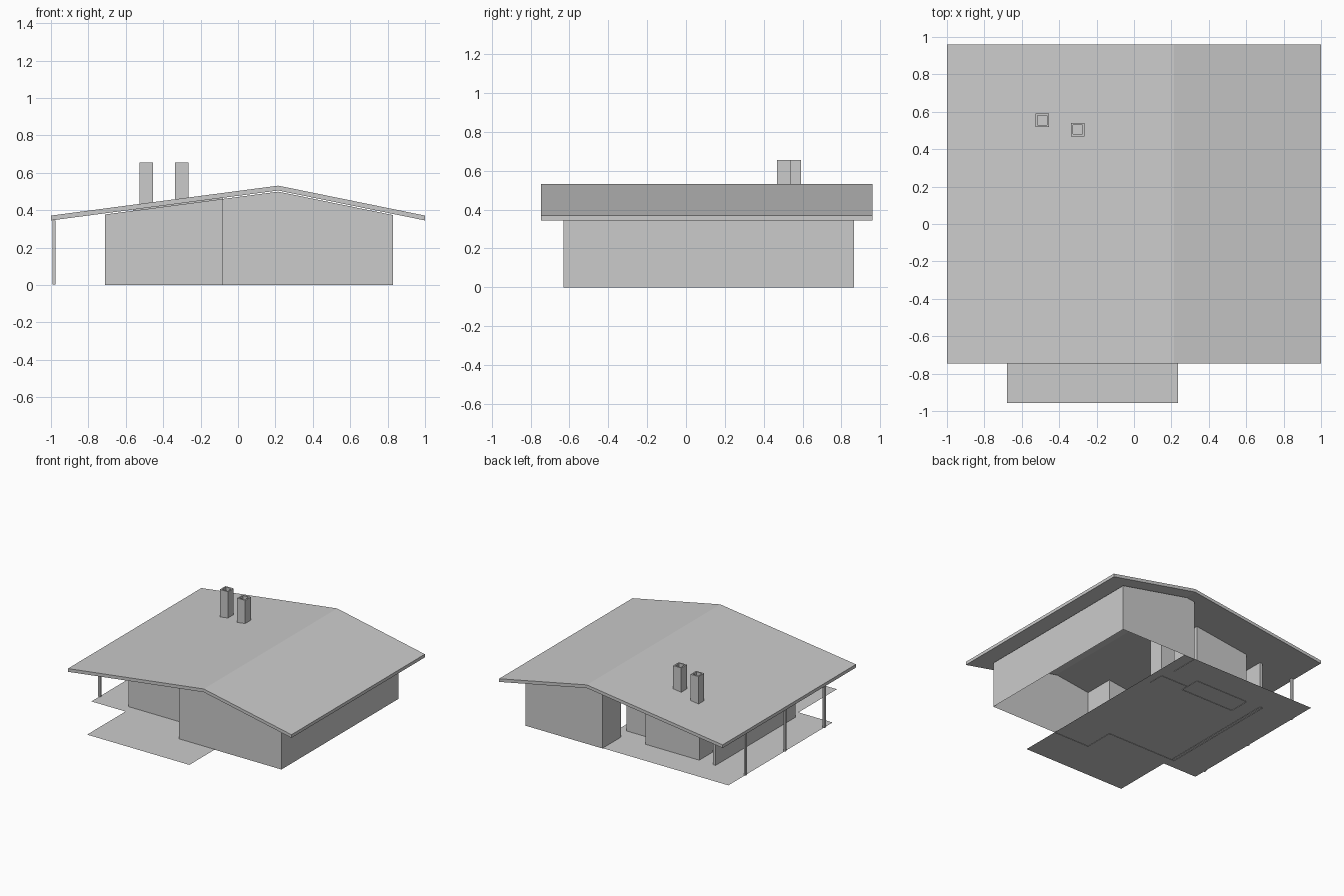
import bpy

if "Cube" in bpy.data.objects:
    bpy.data.objects.remove(bpy.data.objects["Cube"])

RIDGE_X, EAVE_Z, RIDGE_Z, ROOF_T = 0.215, 0.345, 0.505, 0.026


def under_roof(x):
    # height of the roof underside at x
    run = (x + 1) / (RIDGE_X + 1) if x < RIDGE_X else (1 - x) / (1 - RIDGE_X)
    return EAVE_Z + (RIDGE_Z - EAVE_Z) * run


def mesh(name, verts, faces):
    me = bpy.data.meshes.new(name)
    me.from_pydata(verts, [], faces)
    me.update()
    ob = bpy.data.objects.new(name, me)
    bpy.context.collection.objects.link(ob)
    return ob


def box(name, x0, x1, y0, y1, z0, z1):
    bpy.ops.mesh.primitive_cube_add(size=1, location=((x0 + x1) / 2, (y0 + y1) / 2, (z0 + z1) / 2))
    ob = bpy.context.object
    ob.name = name
    ob.scale = (x1 - x0, y1 - y0, z1 - z0)
    return ob


def wall(name, path, gap=0.006):
    # upright sheets along a plan path, tops following the roof slope
    verts, faces = [], []
    for (xa, ya), (xb, yb) in zip(path, path[1:]):
        pts = [(xa, ya), (xb, yb)]
        if min(xa, xb) < RIDGE_X < max(xa, xb):
            pts.insert(1, (RIDGE_X, ya))
        n = len(verts)
        verts += [(x, y, 0) for x, y in pts]
        verts += [(x, y, under_roof(x) - gap) for x, y in reversed(pts)]
        faces.append(list(range(n, len(verts))))
    return mesh(name, verts, faces)


# Roof: asymmetric gable slab
low = [(-1, EAVE_Z), (RIDGE_X, RIDGE_Z), (1, EAVE_Z)]
profile = low + [(x, z + ROOF_T) for x, z in reversed(low)]
verts = [(x, y, z) for y in (-0.745, 0.96) for x, z in profile]
faces = [[i, i + 6, (i + 1) % 6 + 6, (i + 1) % 6] for i in range(6)]
faces += [[0, 1, 4, 5], [1, 2, 3, 4], [11, 10, 7, 6], [10, 9, 8, 7]]
mesh("roof", verts, faces)

# Floor and terrace sheet
plan = [(-0.68, -0.957), (0.235, -0.957), (0.235, 0.865), (-0.985, 0.865), (-0.985, -0.467), (-0.68, -0.467)]
mesh("terrace_floor", [(x, y, 0.003) for x, y in plan], [range(6)])

# Outer walls: from the front left corner around to the back recess
wall("outer_walls", [(-0.71, -0.385), (-0.085, -0.385), (-0.085, -0.63), (0.83, -0.63),
                     (0.83, 0.865), (0.14, 0.865), (0.14, 0.63)])
wall("recess_wall", [(0.17, 0.39), (0.17, 0.52), (-0.08, 0.52)])

# Left side wall with visible thickness
wall("left_wall", [(-0.71, -0.385), (-0.71, 0.635), (-0.685, 0.635), (-0.685, -0.385)])

# Rear block that carries the chimneys
wall("rear_block", [(-0.56, 0.46), (-0.56, 0.63), (-0.08, 0.63), (-0.08, 0.46), (-0.56, 0.46)], 0.0)

# Chimneys: hollow square flues
for i, (cx, cy) in enumerate([(-0.49, 0.555), (-0.3, 0.505)]):
    R, r, top = 0.036, 0.025, 0.655
    verts = []
    for s, z in [(R, 0.40), (R, top), (r, top), (r, 0.45)]:
        verts += [(cx + a * s, cy + b * s, z) for a, b in [(-1, -1), (1, -1), (1, 1), (-1, 1)]]
    faces = [[k * 4 + j, k * 4 + (j + 1) % 4, k * 4 + 4 + (j + 1) % 4, k * 4 + 4 + j]
             for k in range(3) for j in range(4)]
    mesh(f"chimney_{i + 1}", verts, faces)

# Terrace posts along the left eave
for i, y in enumerate((-0.36, 0.14, 0.645)):
    box(f"post_{i + 1}", -0.992, -0.976, y - 0.01, y + 0.01, 0.003, 0.346)
